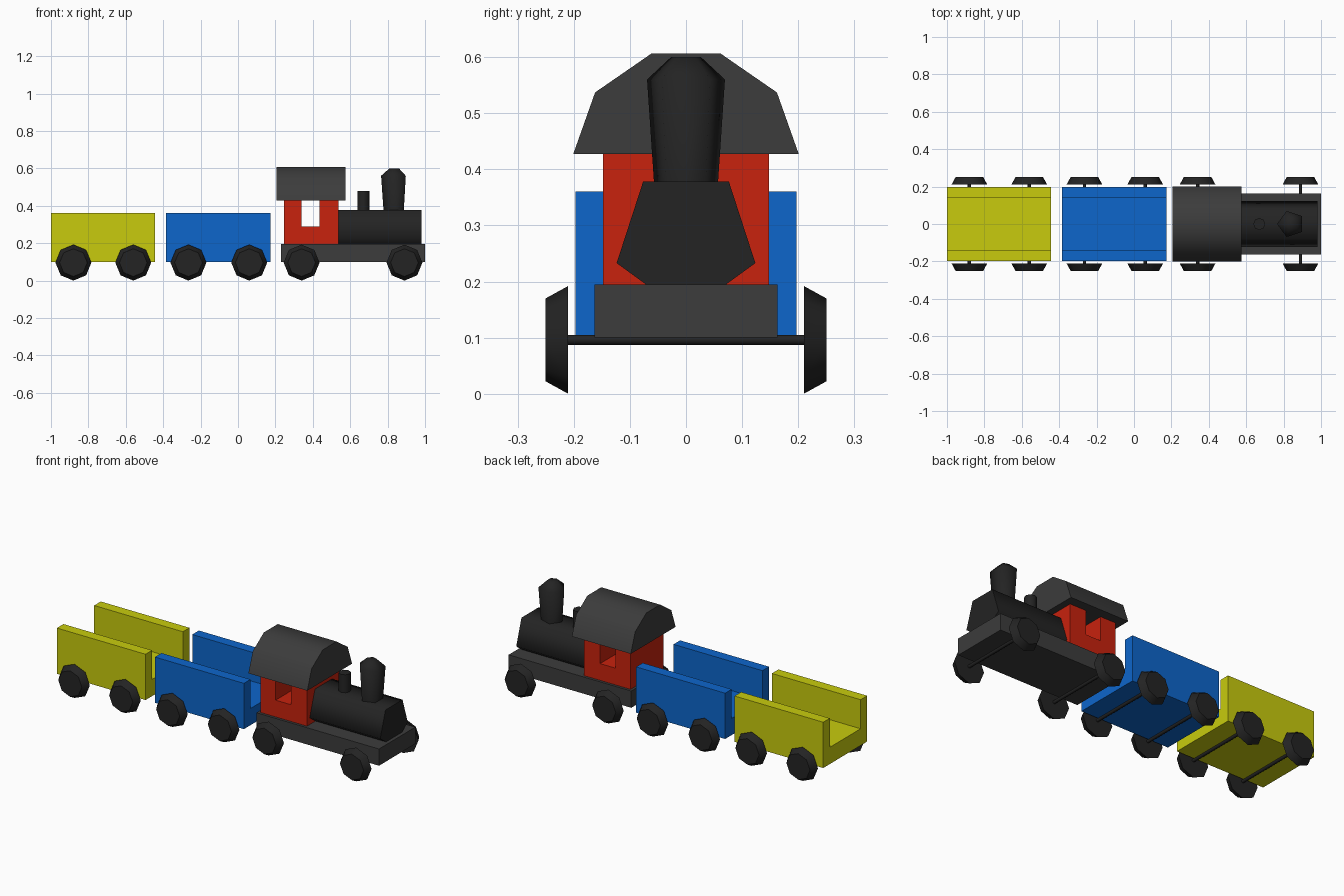
import bpy, bmesh, math
from mathutils import Vector

if "Cube" in bpy.data.objects:
    bpy.data.objects.remove(bpy.data.objects["Cube"])


def material(name, rgb):
    m = bpy.data.materials.new(name)
    m.diffuse_color = (*rgb, 1)
    m.use_nodes = True
    m.node_tree.nodes["Principled BSDF"].inputs["Base Color"].default_value = m.diffuse_color
    return m


YELLOW = material("yellow paint", (0.58, 0.60, 0.004))
BLUE = material("blue paint", (0.004, 0.133, 0.60))
RED = material("red paint", (0.58, 0.016, 0.004))
GREY = material("dark grey", (0.045, 0.045, 0.045))
BLACK = material("black", (0.017, 0.017, 0.017))


def loft(name, rings, mat, smooth=None):
    """Skin a list of point rings and cap both ends."""
    bm = bmesh.new()
    vs = [[bm.verts.new(p) for p in ring] for ring in rings]
    n = len(vs[0])
    for a, b in zip(vs, vs[1:]):
        for i in range(n):
            j = (i + 1) % n
            bm.faces.new((a[i], a[j], b[j], b[i]))
    bm.faces.new(vs[0][::-1])
    bm.faces.new(vs[-1])
    bmesh.ops.recalc_face_normals(bm, faces=bm.faces)
    me = bpy.data.meshes.new(name)
    bm.to_mesh(me)
    bm.free()
    me.materials.append(mat)
    ob = bpy.data.objects.new(name, me)
    bpy.context.collection.objects.link(ob)
    if smooth:
        bpy.ops.object.select_all(action='DESELECT')
        ob.select_set(True)
        bpy.context.view_layer.objects.active = ob
        bpy.ops.object.shade_smooth_by_angle(angle=math.radians(smooth))
    return ob


def along_x(name, profile, x0, x1, mat, smooth=None):
    return loft(name, [[(x, y, z) for y, z in profile] for x in (x0, x1)], mat, smooth)


def along_y(name, profile, y0, y1, mat):
    return loft(name, [[(x, y, z) for x, z in profile] for y in (y0, y1)], mat)


def circle(n, r, cu=0, cv=0, start=0):
    return [(cu + r * math.cos(start + 2 * math.pi * i / n),
             cv + r * math.sin(start + 2 * math.pi * i / n)) for i in range(n)]


def turned(name, n, rings, cx, mat, start=0, smooth=None):
    """Upright turned part from (radius, z) pairs."""
    return loft(name, [[(x, y, z) for x, y in circle(n, r, cx, 0, start)]
                       for r, z in rings], mat, smooth)


# Wheels and axles
AXLE_Z = 0.096
for k, x in enumerate((-0.88, -0.56, -0.265, 0.06, 0.34, 0.89), 1):
    loft(f"axle_{k}", [[(px, y, pz) for px, pz in circle(8, 0.009, x, AXLE_Z)]
                       for y in (-0.215, 0.215)], BLACK, 50)
    for side, s in (("front", -1), ("back", 1)):
        loft(f"wheel_{k}_{side}",
             [[(px, s * y, pz) for px, pz in circle(8, r, x, AXLE_Z)]
              for y, r in ((0.21, 0.096), (0.25, 0.074))], BLACK, 50)

# Open-ended wagons
trough = [(-0.197, 0.1), (0.197, 0.1), (0.197, 0.36), (0.138, 0.36),
          (0.138, 0.195), (-0.138, 0.195), (-0.138, 0.36), (-0.197, 0.36)]
along_x("rear_wagon", trough, -1.0, -0.443, YELLOW)
along_x("middle_wagon", trough, -0.384, 0.175, BLUE)

# Locomotive chassis
along_x("chassis", [(-0.163, 0.1), (0.163, 0.1), (0.163, 0.195), (-0.163, 0.195)],
        0.23, 1.0, GREY)

# Five-sided boiler, point down
along_x("boiler", circle(5, 0.13, 0, 0.273, -math.pi / 2), 0.53, 0.98, BLACK, 80)

# Cab with a window slot right through it
along_y("cab", [(0.245, 0.19), (0.537, 0.19), (0.537, 0.435), (0.436, 0.435),
                (0.436, 0.29), (0.34, 0.29), (0.34, 0.435), (0.245, 0.435)],
        -0.148, 0.148, RED)

# Faceted arched roof
half = [(0.201, 0.427), (0.162, 0.537), (0.062, 0.606)]
along_x("roof", half + [(-y, z) for y, z in reversed(half)], 0.206, 0.576, GREY, 60)

# Chimney and steam dome
turned("chimney", 5, [(0.056, 0.32), (0.073, 0.56), (0.028, 0.60)], 0.838, BLACK,
       math.pi, 80)
turned("steam_dome", 8, [(0.032, 0.35), (0.032, 0.48)], 0.67, BLACK, 0, 50)
